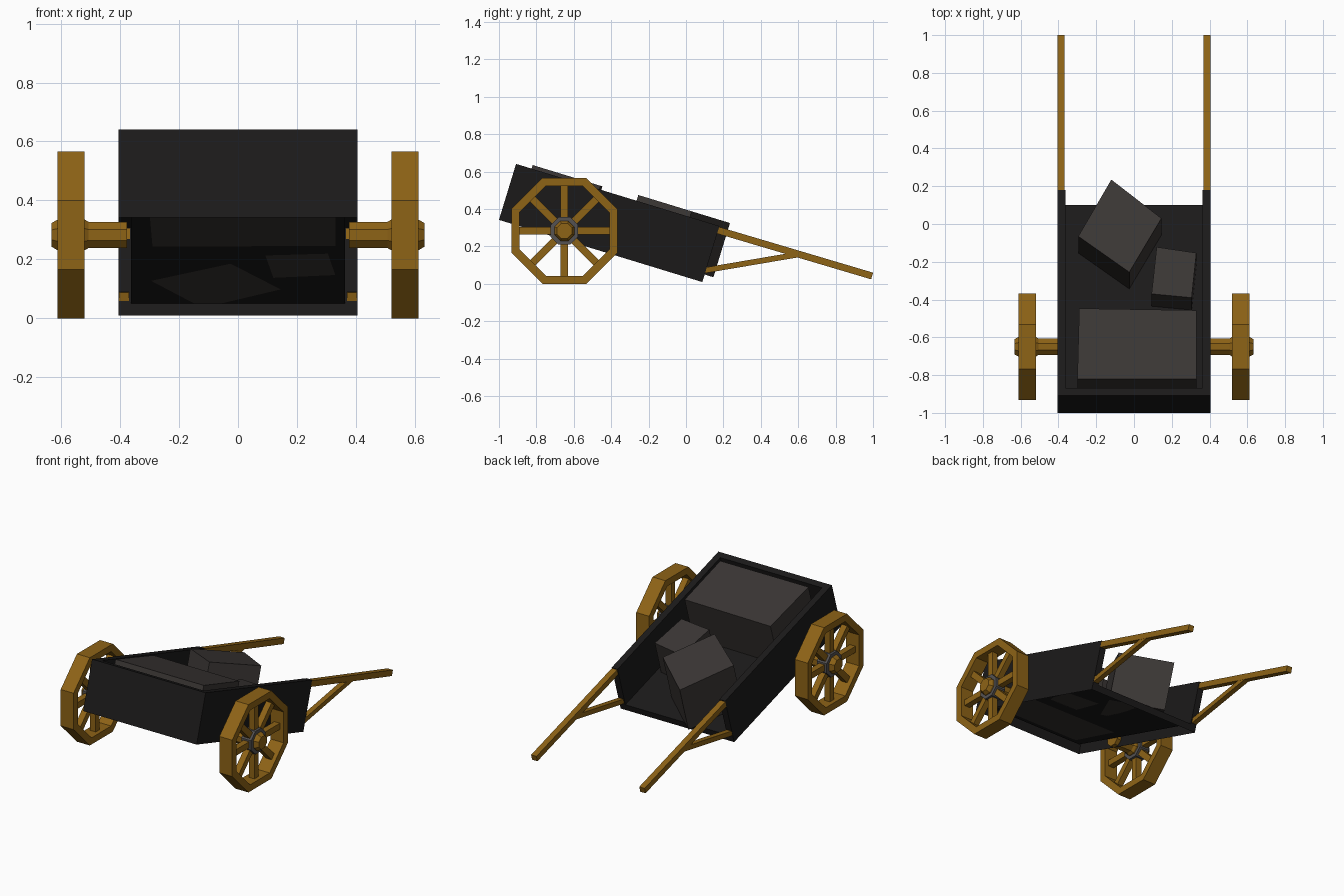
import bpy, bmesh
from math import sin, cos, pi, radians
from mathutils import Vector, Matrix

if "Cube" in bpy.data.objects:
    bpy.data.objects.remove(bpy.data.objects["Cube"])

TILT = radians(17)
C, S = cos(TILT), sin(TILT)
# cart frame: x across, u along the bed from the front, w up from the bed underside
BED = Matrix.Translation((0, -1, 0.342)) @ Matrix.Rotation(-TILT, 4, 'X')


def material(name, rgb):
    m = bpy.data.materials.new(name)
    m.diffuse_color = (*rgb, 1)
    m.use_nodes = True
    m.node_tree.nodes["Principled BSDF"].inputs["Base Color"].default_value = m.diffuse_color
    return m


WOOD = material("wood", (0.27, 0.125, 0.008))
DARK = material("dark_boards", (0.011, 0.010, 0.010))
STONE = material("stone", (0.043, 0.037, 0.035))
IRON = material("iron", (0.09, 0.085, 0.085))


def finish(name, bm, mat, matrix=None):
    bmesh.ops.recalc_face_normals(bm, faces=bm.faces)
    me = bpy.data.meshes.new(name)
    bm.to_mesh(me)
    bm.free()
    if matrix:
        me.transform(matrix)
    me.materials.append(mat)
    ob = bpy.data.objects.new(name, me)
    bpy.context.collection.objects.link(ob)


def add_beam(bm, a, b, width, thick):
    """Square bar from a to b in a plane of constant x."""
    a, b = Vector(a), Vector(b)
    d = (b - a).normalized()
    side = Vector((1, 0, 0))
    rot = Matrix((side, d, side.cross(d))).transposed().to_4x4()
    size = Matrix.Diagonal((width, (b - a).length, thick, 1))
    bmesh.ops.create_cube(bm, size=1, matrix=Matrix.Translation((a + b) / 2) @ rot @ size)


def lathe(name, profile, centre, mat, closed=False, n=8):
    """Turn an (x, radius) profile about the x axis with n flat sides."""
    bm = bmesh.new()
    rings = []
    for i in range(n):
        t = 2 * pi * (i + 0.5) / n
        rings.append([bm.verts.new(centre + Vector((x, r * cos(t), r * sin(t)))) for x, r in profile])
    m = len(profile)
    for i in range(n):
        p, q = rings[i], rings[(i + 1) % n]
        for j in range(m if closed else m - 1):
            k = (j + 1) % m
            bm.faces.new((p[j], p[k], q[k], q[j]))
    if not closed:
        bm.faces.new([r[0] for r in rings])
        bm.faces.new([r[-1] for r in rings])
    finish(name, bm, mat)


# bed: tray open at the back, hollow underneath
L, H, X, T = 1.137, 0.313, 0.405, 0.042
bm = bmesh.new()
o, n = {}, {}
for s in (-1, 1):
    for e in (0, 1):
        for h in (0, 1):
            o[s, e, h] = bm.verts.new((s * X, e * L, h * H))
            n[s, e, h] = bm.verts.new((s * (X - T), L if e else T, H if h else T))
for s in (-1, 1):
    bm.faces.new((o[s, 0, 0], o[s, 1, 0], o[s, 1, 1], o[s, 0, 1]))
    bm.faces.new((o[s, 0, 1], o[s, 1, 1], n[s, 1, 1], n[s, 0, 1]))
    bm.faces.new((n[s, 0, 0], n[s, 1, 0], n[s, 1, 1], n[s, 0, 1]))
    bm.faces.new((o[s, 1, 0], o[s, 1, 1], n[s, 1, 1], n[s, 1, 0]))
for a, b in ((o[-1, 0, 0], o[-1, 0, 1]), (o[-1, 0, 1], n[-1, 0, 1]),
             (n[-1, 0, 1], n[-1, 0, 0]), (n[-1, 0, 0], n[-1, 1, 0]),
             (n[-1, 1, 0], o[-1, 1, 0])):
    other = {v: o[1, e, h] for (s, e, h), v in o.items() if s < 0}
    other.update({v: n[1, e, h] for (s, e, h), v in n.items() if s < 0})
    bm.faces.new((a, b, other[b], other[a]))
finish("cart_bed", bm, DARK, BED)

# load: three blocks, given by the plan of the top face and its height above the bed
blocks = {
    "large_block": (0.333, [(-0.29, -0.447), (0.33, -0.457), (0.33, -0.82), (-0.30, -0.82)]),
    "turned_block": (0.345, [(-0.12, 0.235), (0.145, 0.03), (-0.025, -0.255), (-0.295, -0.065)]),
    "small_block": (0.265, [(0.12, -0.122), (0.33, -0.153), (0.305, -0.39), (0.093, -0.37)]),
}
for name, (top, plan) in blocks.items():
    bm = bmesh.new()
    pts = [(x, (y + 1 - top * S) / C) for x, y in plan]
    lo = [bm.verts.new((x, u, T)) for x, u in pts]
    hi = [bm.verts.new((x, u, top)) for x, u in pts]
    bm.faces.new(lo)
    bm.faces.new(hi)
    for i in range(4):
        j = (i + 1) % 4
        bm.faces.new((lo[i], lo[j], hi[j], hi[i]))
    finish(name, bm, STONE, BED)

# wheels, axles, handles and braces on both sides
K = cos(pi / 8)
R, RI = 0.283 / K, 0.24 / K
for s, side in ((-1, "left"), (1, "right")):
    c = Vector((s * 0.566, -0.65, 0.283))
    lathe(side + "_wheel_rim", [(-0.046, RI), (0.046, RI), (0.046, R), (-0.046, R)], c, WOOD, True)
    lathe(side + "_hub", [(-0.067, 0.043), (-0.045, 0.057), (0.045, 0.057), (0.067, 0.043)], c, WOOD)
    lathe(side + "_hub_ring", [(-0.035, 0.055), (0.035, 0.055), (0.035, 0.08), (-0.035, 0.08)],
          c, IRON, True)
    lathe(side + "_axle", [(s * -0.19, 0.048), (s * -0.05, 0.048)], c, WOOD)

    bm = bmesh.new()
    for i in range(8):
        d = Vector((0, cos(i * pi / 4), sin(i * pi / 4)))
        add_beam(bm, c + d * 0.05, c + d * 0.25, 0.04, 0.04)
    finish(side + "_spokes", bm, WOOD)

    bm = bmesh.new()
    add_beam(bm, (s * 0.386, 0.17, 0.287), (s * 0.386, 0.995, 0.042), 0.038, 0.037)
    finish(side + "_handle", bm, WOOD)
    bm = bmesh.new()
    add_beam(bm, (s * 0.386, 0.10, 0.072), (s * 0.386, 0.60, 0.157), 0.034, 0.03)
    finish(side + "_brace", bm, WOOD)
